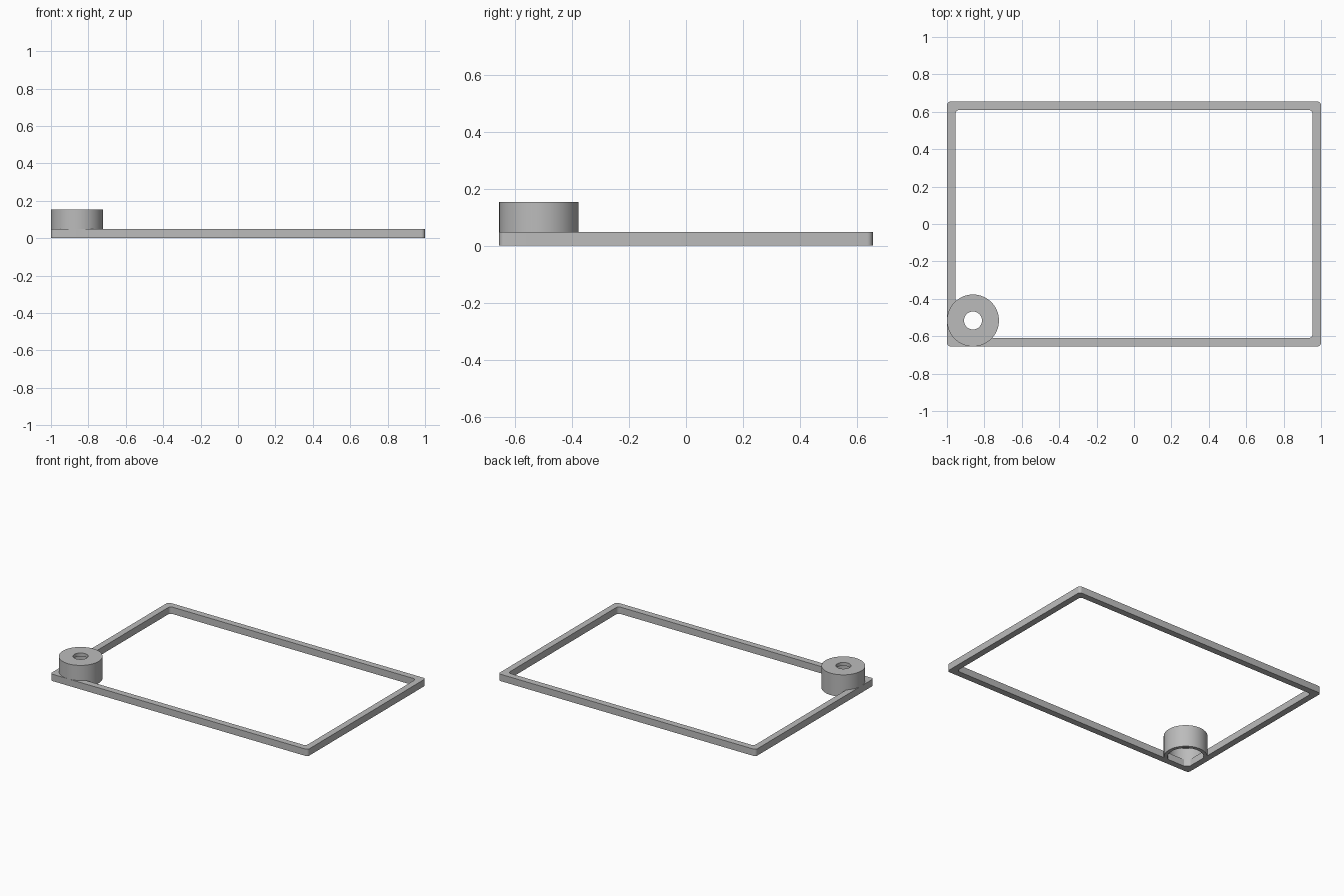
import bpy, bmesh
from math import sin, cos, pi, radians

if "Cube" in bpy.data.objects:
    bpy.data.objects.remove(bpy.data.objects["Cube"])

grey = bpy.data.materials.new("light grey")
grey.use_nodes = True
grey.diffuse_color = (0.5, 0.5, 0.5, 1)
grey.node_tree.nodes["Principled BSDF"].inputs["Base Color"].default_value = (0.5, 0.5, 0.5, 1)

HALF_X, HALF_Y = 1.0, 0.655
BAR, BAR_HEIGHT = 0.045, 0.048
RADIUS, HEIGHT, WALL, HOLE = 0.139, 0.154, 0.024, 0.048


def rounded_rect(hx, hy, r, z, steps=6):
    """Points round a rectangle with filleted corners."""
    pts = []
    for i, (sx, sy) in enumerate([(1, 1), (-1, 1), (-1, -1), (1, -1)]):
        for k in range(steps + 1):
            a = (i + k / steps) * pi / 2
            pts.append((sx * (hx - r) + r * cos(a), sy * (hy - r) + r * sin(a), z))
    return pts


def circle(r, z, n=64):
    return [(r * cos(2 * pi * k / n), r * sin(2 * pi * k / n), z) for k in range(n)]


def closed_ring(name, loops, location=(0, 0, 0)):
    """Join a closed sequence of equal loops into one solid ring."""
    bm = bmesh.new()
    rings = [[bm.verts.new(p) for p in loop] for loop in loops]
    for i, ring in enumerate(rings):
        nxt = rings[(i + 1) % len(rings)]
        for k in range(len(ring)):
            j = (k + 1) % len(ring)
            bm.faces.new((ring[k], ring[j], nxt[j], nxt[k]))
    bmesh.ops.recalc_face_normals(bm, faces=bm.faces)
    mesh = bpy.data.meshes.new(name)
    bm.to_mesh(mesh)
    bm.free()
    mesh.materials.append(grey)
    obj = bpy.data.objects.new(name, mesh)
    obj.location = location
    bpy.context.collection.objects.link(obj)
    bpy.ops.object.select_all(action="DESELECT")
    obj.select_set(True)
    bpy.context.view_layer.objects.active = obj
    bpy.ops.object.shade_smooth_by_angle(angle=radians(30))


# Flat rectangular frame
outer = (HALF_X, HALF_Y, 0.02)
inner = (HALF_X - BAR, HALF_Y - BAR, 0.022)
closed_ring("frame", [
    rounded_rect(*outer, 0), rounded_rect(*outer, BAR_HEIGHT),
    rounded_rect(*inner, BAR_HEIGHT), rounded_rect(*inner, 0)])

# Hollow corner cup, open below, with a hole in its lid
closed_ring("corner_cup", [
    circle(RADIUS, 0), circle(RADIUS, HEIGHT),
    circle(HOLE, HEIGHT), circle(HOLE, HEIGHT - WALL),
    circle(RADIUS - WALL, HEIGHT - WALL), circle(RADIUS - WALL, 0)],
    (RADIUS - HALF_X, RADIUS - HALF_Y, 0))
